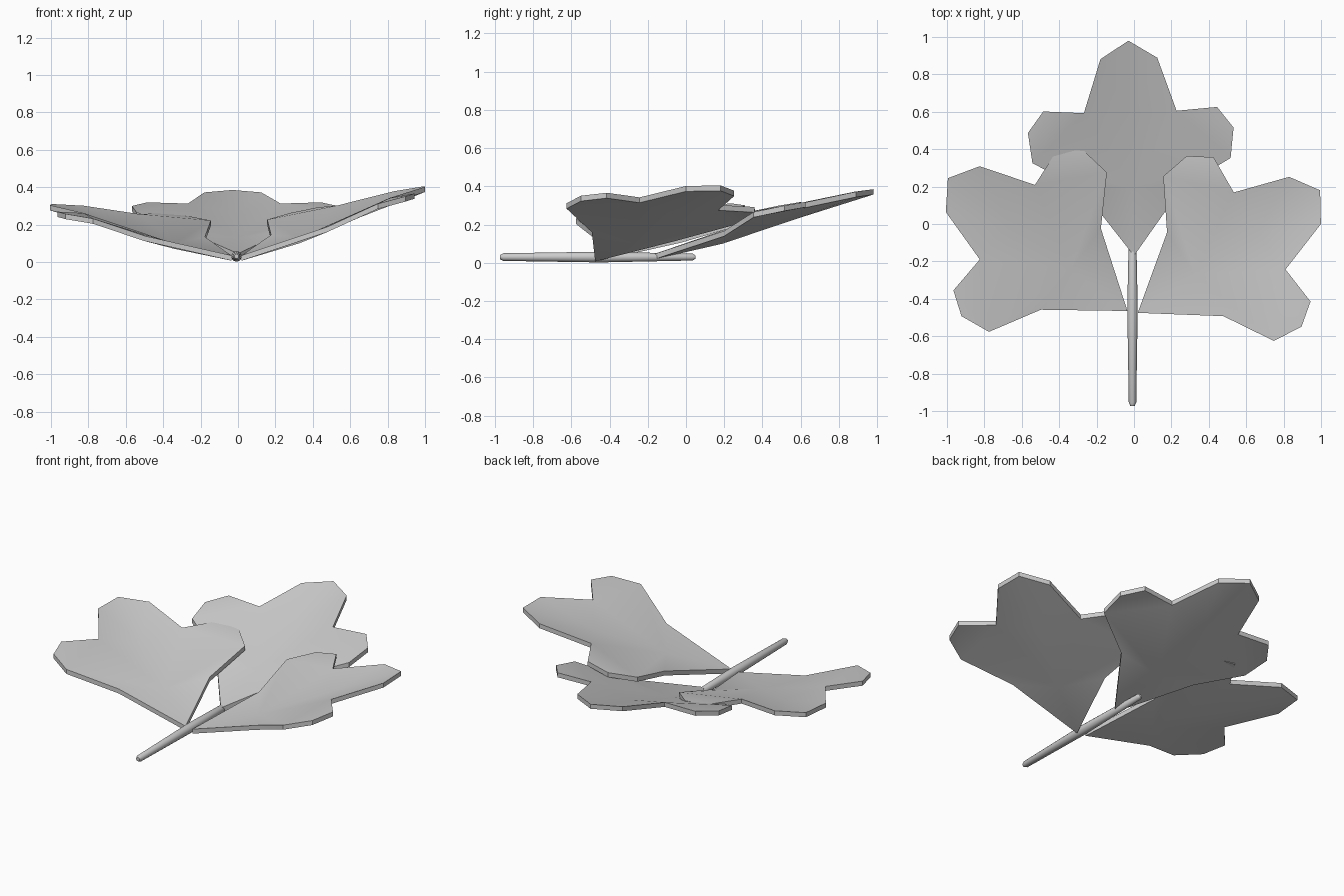
import bpy
import bmesh
from mathutils import Vector

cube = bpy.data.objects.get("Cube")
if cube:
    bpy.data.objects.remove(cube)

grey = bpy.data.materials.new("leaf_grey")
grey.use_nodes = True
colour = (0.6, 0.6, 0.6, 1)
grey.diffuse_color = colour
grey.node_tree.nodes["Principled BSDF"].inputs["Base Color"].default_value = colour

# Half of the lobed outline: distance along the rib, half width, rise
HALF = [(0.37, 0.27, 0.015), (0.52, 0.53, 0.07), (0.685, 0.55, 0.056),
        (0.8, 0.465, 0.042), (0.785, 0.248, 0.04), (1.077, 0.152, 0.015)]
TIP_LENGTH = 1.174


def finish(bm, name, angle):
    bmesh.ops.recalc_face_normals(bm, faces=bm.faces)
    mesh = bpy.data.meshes.new(name)
    bm.to_mesh(mesh)
    bm.free()
    mesh.materials.append(grey)
    obj = bpy.data.objects.new(name, mesh)
    bpy.context.collection.objects.link(obj)
    bpy.ops.object.select_all(action="DESELECT")
    obj.select_set(True)
    bpy.context.view_layer.objects.active = obj
    bpy.ops.object.shade_smooth_by_angle(angle=angle)
    return obj


def leaflet(name, base, tip, roll, thickness=0.028):
    """Lobed leaflet, folded slightly along its rib, from base to tip."""
    base = Vector(base)
    axis = (Vector(tip) - base) / TIP_LENGTH
    across = Vector((-axis.y, axis.x, 0)).normalized()
    across.z = roll
    bm = bmesh.new()

    def add(along, side, rise):
        return bm.verts.new(base + axis * along + across * side + Vector((0, 0, rise)))

    root, point = add(0, 0, 0), add(TIP_LENGTH, 0, 0)
    rib_low, rib_high = add(0.37, 0, -0.024), add(0.77, 0, -0.008)
    for sign in (1, -1):
        edge, low, mid, high, notch, shoulder = [add(a, s * sign, r) for a, s, r in HALF]
        for face in ((root, rib_low, edge), (rib_low, low, edge),
                     (rib_low, notch, low), (low, notch, high, mid),
                     (rib_low, rib_high, notch), (rib_high, shoulder, notch),
                     (rib_high, point, shoulder)):
            bm.faces.new(face if sign > 0 else face[::-1])

    # Thicken downwards with a plain rim
    top = list(bm.faces)
    rim = [e for e in bm.edges if e.is_boundary]
    under = {v: bm.verts.new(v.co - Vector((0, 0, thickness))) for v in list(bm.verts)}
    for f in top:
        bm.faces.new([under[v] for v in reversed(f.verts)])
    for e in rim:
        a, b = e.verts
        bm.faces.new((a, b, under[b], under[a]))
    return finish(bm, name, 0.6)


leaflet("back_leaflet", (0, -0.17, 0.045), (-0.03, 0.98, 0.385), 0)
leaflet("left_leaflet", (0.02, -0.475, 0.035), (0.995, 0.18, 0.405), -0.08)
leaflet("right_leaflet", (-0.035, -0.465, 0.035), (-0.995, 0.245, 0.31), 0.01)

# Tapered round stem with blunt ends: position along y, radius
bm = bmesh.new()
sides = 12
rings = []
for y, radius in ((-0.972, 0.012), (-0.955, 0.02), (-0.45, 0.028), (0.035, 0.018), (0.05, 0.008)):
    ring = bmesh.ops.create_circle(bm, segments=sides, radius=radius)["verts"]
    for v in ring:
        v.co = Vector((v.co.x - 0.008, y, v.co.y + 0.03))
    rings.append(ring)
for a, b in zip(rings, rings[1:]):
    for i in range(sides):
        j = (i + 1) % sides
        bm.faces.new((a[i], a[j], b[j], b[i]))
bm.faces.new(rings[0])
bm.faces.new(rings[-1])
finish(bm, "stem", 0.6)
